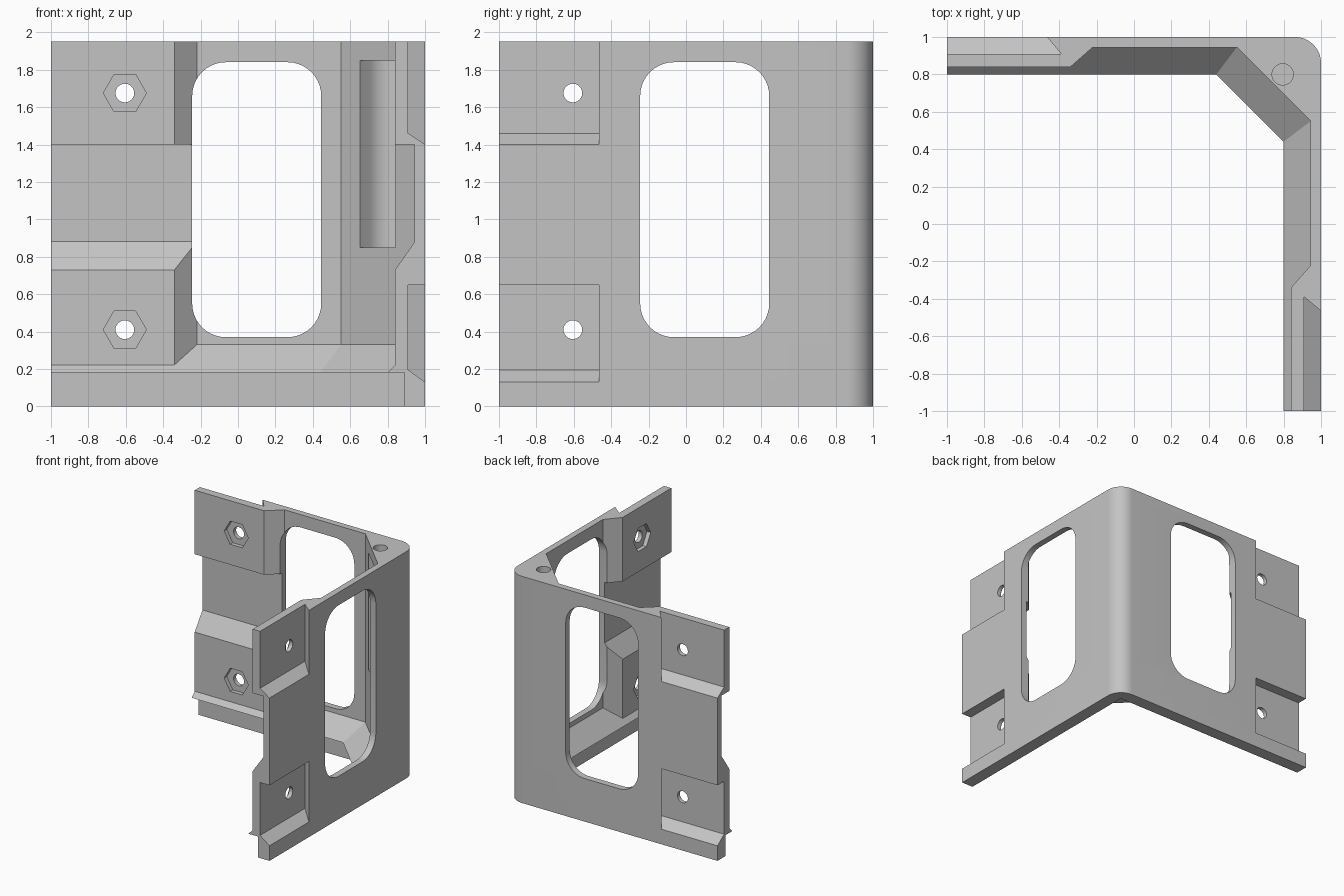
import bpy, bmesh
from math import cos, sin, pi, radians

cube = bpy.data.objects.get("Cube")
if cube:
    bpy.data.objects.remove(cube)

TOP = 1.95      # bracket height
WALL = 0.945    # inner face of the thin wall
BOSS = 0.84     # inner face of the thick pads
RECESS = 0.91   # floor of the outer recesses

grey = bpy.data.materials.new("light grey")
grey.use_nodes = True
colour = (0.55, 0.55, 0.55, 1)
grey.diffuse_color = colour
grey.node_tree.nodes["Principled BSDF"].inputs["Base Color"].default_value = colour


def finish(name, bm):
    bmesh.ops.recalc_face_normals(bm, faces=bm.faces)
    mesh = bpy.data.meshes.new(name)
    bm.to_mesh(mesh)
    bm.free()
    mesh.materials.append(grey)
    obj = bpy.data.objects.new(name, mesh)
    bpy.context.collection.objects.link(obj)
    return obj


def hull(name, points, swap=False):
    """Convex solid; swap reflects it from the back wall to the side wall."""
    bm = bmesh.new()
    for x, y, z in points:
        bm.verts.new((y, x, z) if swap else (x, y, z))
    bmesh.ops.convex_hull(bm, input=bm.verts)
    bmesh.ops.dissolve_limit(bm, angle_limit=radians(0.5), verts=bm.verts, edges=bm.edges)
    return finish(name, bm)


def box(x0, x1, y0, y1, z0, z1):
    return [(x, y, z) for x in (x0, x1) for y in (y0, y1) for z in (z0, z1)]


def circle(cx, cy, r, n, start=0.0, sweep=2 * pi):
    return [(cx + r * cos(start + sweep * i / n), cy + r * sin(start + sweep * i / n))
            for i in range(n + (sweep < 6))]


def through(outline, y0, y1):
    return [(x, y, z) for x, z in outline for y in (y0, y1)]


def upright(outline, z0, z1):
    return [(x, y, z) for x, y in outline for z in (z0, z1)]


def combine(target, tool, operation):
    mod = target.modifiers.new(operation, "BOOLEAN")
    mod.operation, mod.object, mod.solver = operation, tool, "EXACT"
    bpy.context.view_layer.objects.active = target
    bpy.ops.object.modifier_apply(modifier=mod.name)
    bpy.data.objects.remove(tool)


def plan(inner, diagonal):
    """Corner plan with a rounded outside and a diagonal inside."""
    end = -1.3
    return ([(end, 1)] + circle(0.86, 0.86, 0.14, 12, pi / 2, -pi / 2) + [(1, end),
            (inner, end), (inner, diagonal - inner), (diagonal - inner, inner), (end, inner)])


# Body: thick foot, sloped ledge, thin walls
bm = bmesh.new()
levels = [(-0.2, 0.8, 1.24), (0.18, 0.8, 1.24), (0.33, WALL, 1.495), (2.2, WALL, 1.495)]
rings = [[bm.verts.new((x, y, z)) for x, y in plan(inner, diag)] for z, inner, diag in levels]
for low, high in zip(rings, rings[1:]):
    for i in range(len(low)):
        j = (i + 1) % len(low)
        bm.faces.new((low[i], low[j], high[j], high[i]))
bm.faces.new(rings[0])
bm.faces.new(rings[-1])
body = finish("corner_bracket", bm)

# Undercut below the ledge leaves a thin lip
combine(body, hull("lip_cutter", box(-1.6, 0.89, -1.6, 0.89, -0.5, 0.18)), "DIFFERENCE")

for swap in (False, True):
    # Thick pads with a sloped side; the lower one also has a sloped top
    upper = [(-1.2, BOSS), (-0.34, BOSS), (-0.186, 0.975), (-1.2, 0.975)]
    combine(body, hull("upper_pad", upright(upper, 1.4, 2.1), swap), "UNION")
    lower = [(x, y, z) for x, y in upper for z in (0.2, 0.73 if y == BOSS else 0.923)]
    combine(body, hull("lower_pad", lower, swap), "UNION")

# Trim to the final size
combine(body, hull("trim", box(-1, 1.5, -1, 1.5, 0, TOP)), "INTERSECT")

for swap in (False, True):
    # Rounded window
    corners = [(0.265, 1.66, 0), (-0.065, 1.66, 1), (-0.065, 0.55, 2), (0.265, 0.55, 3)]
    outline = [p for cx, cz, q in corners for p in circle(cx, cz, 0.18, 10, q * pi / 2, pi / 2)]
    combine(body, hull("window", through(outline, 0.6, 1.2), swap), "DIFFERENCE")

    # Outer recesses with undercut side and sloped bottom
    for z_floor, z_edge, z_top in ((1.46, 1.40, 2.2), (0.195, 0.13, 0.65)):
        k = 2  # carry the slopes beyond the surface
        points = []
        for y, x, z in ((RECESS, -0.39, z_floor),
                        (RECESS + 0.09 * k, -0.39 - 0.075 * k, z_floor + (z_edge - z_floor) * k)):
            points += [(-1.3, y, z), (x, y, z), (-1.3, y, z_top), (x, y, z_top)]
        combine(body, hull("recess", points, swap), "DIFFERENCE")

    # Screw holes with hexagonal nut pockets
    for z in (1.675, 0.41):
        hole = circle(-0.605, z, 0.05, 24)
        combine(body, hull("screw_hole", through(hole, 0.7, 1.1), swap), "DIFFERENCE")
        nut = circle(-0.605, z, 0.115, 6)
        combine(body, hull("nut_pocket", through(nut, 0.7, BOSS + 0.035), swap), "DIFFERENCE")

# Upright rod slot in the diagonal corner, with a hole through the top
rod = circle(0.8, 0.8, 0.134, 40)
slot = rod + [(x - 0.2, y - 0.2) for x, y in rod]
combine(body, hull("rod_slot", upright(slot, 0.85, 1.85)), "DIFFERENCE")
combine(body, hull("rod_hole", upright(circle(0.795, 0.8, 0.057, 28), 1.7, 2.2)), "DIFFERENCE")

# Smooth the curves and keep the edges crisp
bpy.ops.object.select_all(action="DESELECT")
body.select_set(True)
bpy.context.view_layer.objects.active = body
bpy.ops.object.shade_smooth_by_angle(angle=radians(25))
